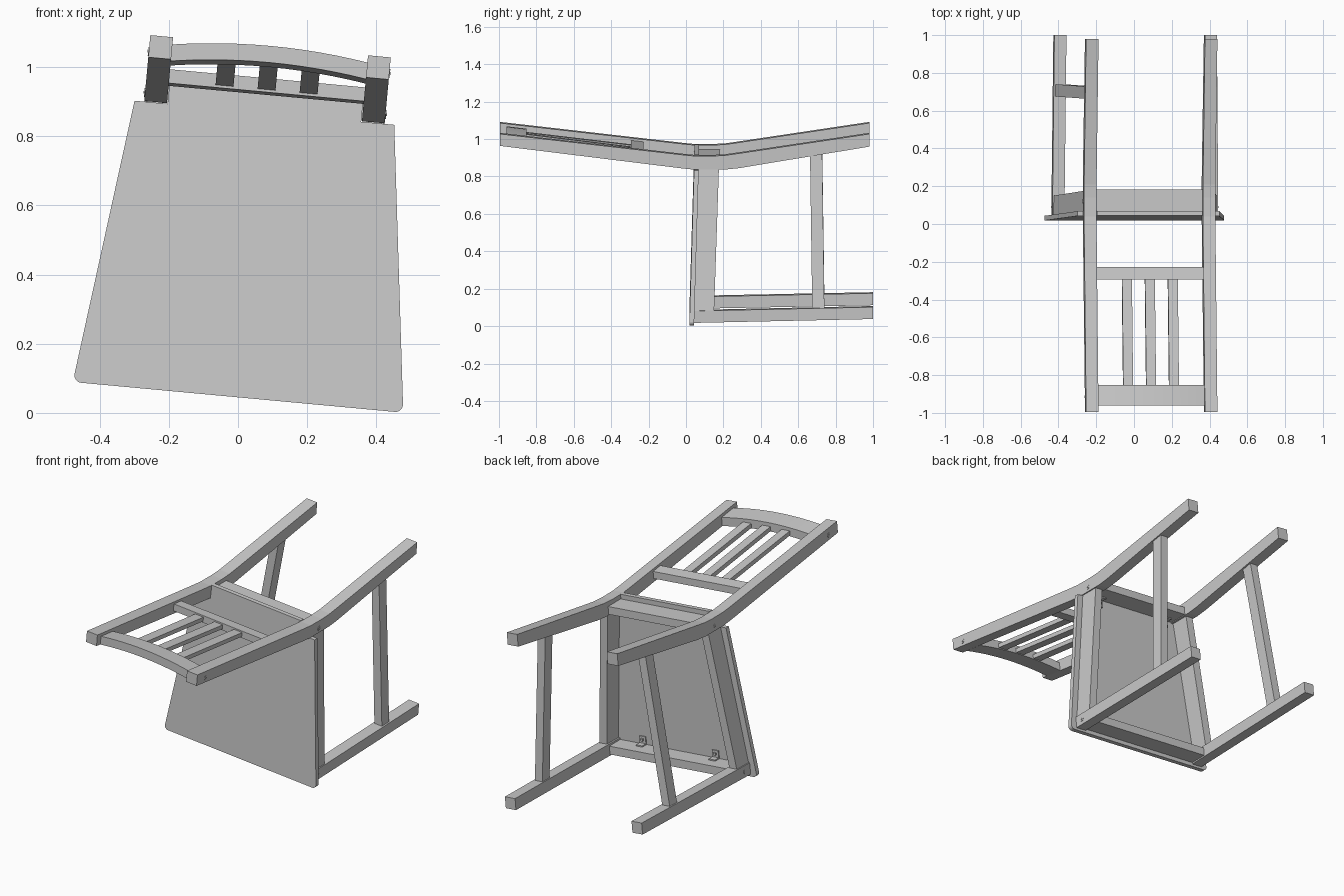
import bpy, bmesh, math
from mathutils import Matrix, Vector

if "Cube" in bpy.data.objects:
    bpy.data.objects.remove(bpy.data.objects["Cube"])

# Chair space: x = width, y = seat normal (legs towards +y), z = depth (front edge at 0).
# The whole chair is rolled a little about y.
TILT = Matrix.Translation((0, 0, 0.045)) @ Matrix.Rotation(math.radians(5.3), 4, 'Y')


def loft(name, rings):
    """Skin a solid through rings of equal point count, with closed ends."""
    bm = bmesh.new()
    vs = [[bm.verts.new(TILT @ Vector(p)) for p in r] for r in rings]
    n = len(vs[0])
    for a, b in zip(vs, vs[1:]):
        for i in range(n):
            j = (i + 1) % n
            bm.faces.new((a[i], a[j], b[j], b[i]))
    bm.faces.new(vs[0])
    bm.faces.new(vs[-1])
    bmesh.ops.recalc_face_normals(bm, faces=bm.faces)
    me = bpy.data.meshes.new(name)
    bm.to_mesh(me)
    bm.free()
    ob = bpy.data.objects.new(name, me)
    bpy.context.collection.objects.link(ob)
    return ob


def rect_xz(x0, x1, y, z0, z1):
    return [(x0, y, z0), (x1, y, z0), (x1, y, z1), (x0, y, z1)]


def rect_xy(x0, x1, y0, y1, z):
    return [(x0, y0, z), (x1, y0, z), (x1, y1, z), (x0, y1, z)]


def box(name, x0, x1, y0, y1, z0, z1):
    return loft(name, [rect_xz(x0, x1, y0, z0, z1), rect_xz(x0, x1, y1, z0, z1)])


def disc(name, x0, x1, y, z, r, n=12):
    ring = [(r * math.cos(2 * math.pi * i / n), r * math.sin(2 * math.pi * i / n)) for i in range(n)]
    return loft(name, [[(x, y + a, z + b) for a, b in ring] for x in (x0, x1)])


# Seat: tapered board, rounded front corners, notched around the back posts
def seat_y(z):
    return 0.018 + 0.03 * z


half = []
for i in range(7):
    a = math.radians(-90 + 15 * i)
    half.append((0.455 + 0.022 * math.cos(a), 0.022 + 0.022 * math.sin(a)))
half += [(0.377, 0.826), (0.281, 0.826), (0.281, 0.903)]
outline = half + [(-x, z) for x, z in reversed(half)]
loft("seat", [[(x, seat_y(z) + t, z) for x, z in outline] for t in (0, 0.025)])

# Back posts that bend into the rear legs: (y, lower edge, upper edge)
POST = [(-0.995, 0.955, 1.019), (-0.02, 0.834, 0.907), (0.04, 0.828, 0.901), (0.14, 0.8275, 0.9),
        (0.21, 0.828, 0.904), (0.28, 0.835, 0.914), (0.98, 0.951, 1.019)]

for s, side in ((1, "right"), (-1, "left")):
    loft(f"back_post_{side}", [rect_xz(s * 0.283, s * 0.349, y, a, b) for y, a, b in POST])
    # Front leg
    loft(f"front_leg_{side}", [rect_xz(s * 0.377, s * 0.441, 0.043, 0.013, 0.077),
                               rect_xz(s * 0.368, s * 0.432, 1.0, 0.033, 0.097)])
    # Side apron under the seat
    loft(f"side_apron_{side}", [rect_xy(s * 0.388, s * 0.435, 0.043, 0.15, 0.07),
                                rect_xy(s * 0.295, s * 0.341, 0.066, 0.176, 0.835)])
    # Side stretcher between front and rear leg
    loft(f"side_stretcher_{side}", [rect_xy(s * 0.38, s * 0.427, 0.675, 0.74, 0.08),
                                    rect_xy(s * 0.293, s * 0.34, 0.663, 0.728, 0.91)])
    # Screw heads on the outer faces
    for k, (x, y, z) in enumerate(((0.349, -0.915, 0.972), (0.349, 0.12, 0.853), (0.44, 0.09, 0.045))):
        disc(f"screw_{side}_{k}", s * (x - 0.01), s * (x + 0.002), y, z, 0.013)
        disc(f"screw_socket_{side}_{k}", s * (x - 0.01), s * (x + 0.004), y, z, 0.005, 6)
    # Angle brackets holding the seat to the front and rear aprons
    for end, z, d in (("front", 0.068, 1), ("rear", 0.832, -1)):
        y = seat_y(z) + 0.025
        x0, x1 = s * 0.21, s * 0.25
        box(f"bracket_plate_{end}_{side}", x0, x1, y - 0.002, y + 0.007, z, z + d * 0.045)
        box(f"bracket_upright_{end}_{side}", x0, x1, y, y + 0.04, z, z + d * 0.007)
        box(f"bracket_screw_{end}_{side}", s * 0.223, s * 0.237, y, y + 0.016, z + d * 0.02, z + d * 0.034)

# Front and rear aprons
box("front_apron", -0.38, 0.38, 0.043, 0.145, 0.022, 0.068)
box("rear_apron", -0.284, 0.284, 0.068, 0.182, 0.832, 0.876)

# Backrest lower rail, leaning with the posts
loft("lower_back_rail", [[(x, -0.295, 0.886), (x, -0.295, 0.926), (x, -0.228, 0.918), (x, -0.228, 0.878)]
                         for x in (-0.284, 0.284)])


# Backrest top rail, bowed in the middle
def bow(x):
    return 0.022 * (1 - (x / 0.284) ** 2)


rings = []
for i in range(13):
    x = -0.284 + 0.568 * i / 12
    b = bow(x)
    rings.append([(x, -0.96, 0.95 + b), (x, -0.96, 0.998 + b),
                  (x, -0.852, 0.985 + b), (x, -0.852, 0.937 + b)])
top = loft("top_back_rail", rings)
bpy.context.view_layer.objects.active = top
top.select_set(True)
bpy.ops.object.shade_smooth_by_angle(angle=math.radians(30))

# Backrest slats
for k, x in enumerate((-0.122, 0, 0.122)):
    z = 0.96 + bow(x) * 0.7
    loft(f"back_slat_{k}", [rect_xz(x - 0.026, x + 0.026, -0.86, z - 0.012, z + 0.012),
                            rect_xz(x - 0.026, x + 0.026, -0.29, 0.893, 0.917)])
